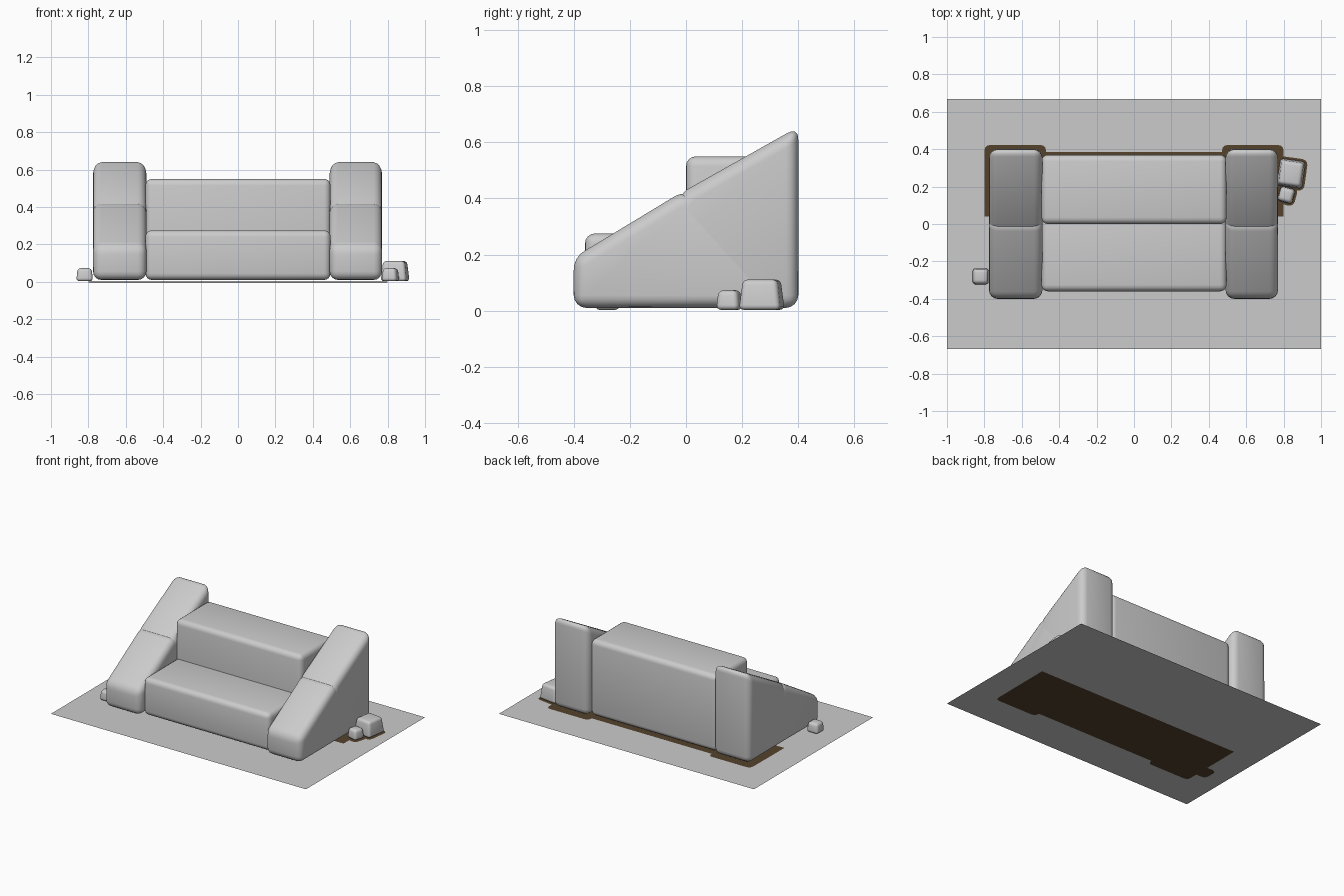
import bpy
import bmesh
import math
from mathutils import Matrix, Vector

if "Cube" in bpy.data.objects:
    bpy.data.objects.remove(bpy.data.objects["Cube"], do_unlink=True)


def material(name, rgb):
    mat = bpy.data.materials.new(name)
    mat.use_nodes = True
    mat.diffuse_color = (*rgb, 1)
    mat.node_tree.nodes["Principled BSDF"].inputs["Base Color"].default_value = (*rgb, 1)
    return mat


STONE = material("pale grey stone", (0.6, 0.6, 0.6))
SOIL = material("brown soil", (0.09, 0.055, 0.025))


def finish(name, bm, mat, bevel=0):
    bmesh.ops.recalc_face_normals(bm, faces=bm.faces)
    mesh = bpy.data.meshes.new(name)
    bm.to_mesh(mesh)
    bm.free()
    obj = bpy.data.objects.new(name, mesh)
    bpy.context.collection.objects.link(obj)
    mesh.materials.append(mat)
    if bevel:
        mod = obj.modifiers.new("rounded edges", "BEVEL")
        mod.width = bevel
        mod.segments = 4
        mod.limit_method = "ANGLE"
        bpy.ops.object.select_all(action="DESELECT")
        obj.select_set(True)
        bpy.context.view_layer.objects.active = obj
        bpy.ops.object.modifier_apply(modifier=mod.name)
        bpy.ops.object.shade_smooth_by_angle(angle=math.radians(40))
    return obj


def prism(name, profile, x0, x1, bevel):
    """Side profile of (y, z) points, extruded along x."""
    bm = bmesh.new()
    face = bm.faces.new([bm.verts.new((x0, y, z)) for y, z in profile])
    new = bmesh.ops.extrude_face_region(bm, geom=[face])["geom"]
    moved = [v for v in new if isinstance(v, bmesh.types.BMVert)]
    bmesh.ops.translate(bm, verts=moved, vec=(x1 - x0, 0, 0))
    return finish(name, bm, STONE, bevel)


# Two broad steps
for name, y0, y1, top in (("lower_step", -0.36, 0.06, 0.275), ("upper_step", 0, 0.37, 0.55)):
    prism(name, [(y0, 0.01), (y1, 0.01), (y1, top), (y0, top)], -0.495, 0.495, 0.035)

# Sloping side walls, each of a lower and an upper stone
LOWER = [(-0.4, 0.01), (0.38, 0.01), (0, 0.432), (-0.4, 0.19)]
UPPER = [(-0.35, 0.01), (0.4, 0.01), (0.4, 0.655), (0, 0.43)]
for side, x0, x1 in (("right", -0.775, -0.49), ("left", 0.49, 0.77)):
    prism(side + "_lower_wall", LOWER, x0, x1, 0.045)
    prism(side + "_upper_wall", UPPER, x0, x1, 0.045)

# Small tapered rocks beside the walls
ROCKS = (("large_rock", 0.84, 0.27, 0.14, 0.15, 0.108, -8),
         ("middle_rock", 0.815, 0.155, 0.085, 0.085, 0.07, -15),
         ("small_rock", -0.82, -0.28, 0.09, 0.09, 0.07, 0))
for name, x, y, w, d, h, turn in ROCKS:
    bm = bmesh.new()
    bmesh.ops.create_cube(bm, size=1)
    for v in bm.verts:
        taper = 0.83 if v.co.z > 0 else 1
        v.co = Vector((v.co.x * w * taper, v.co.y * d * taper, (v.co.z + 0.5) * h))
    place = Matrix.Translation((x, y, 0.003)) @ Matrix.Rotation(math.radians(turn), 4, "Z")
    bmesh.ops.transform(bm, matrix=place, verts=bm.verts)
    finish(name, bm, STONE, 0.018)

# Flat ground slab
bm = bmesh.new()
bmesh.ops.create_grid(bm, x_segments=1, y_segments=1, size=1)
bmesh.ops.scale(bm, vec=(1, 0.667, 1), verts=bm.verts)
finish("ground_sheet", bm, STONE)


# Soil patches peeping out round the stones, tilted through the ground
def soil(name, x, y, w, d, turn=0, round_off=0.03):
    bm = bmesh.new()
    ring = []
    for quarter in range(4):
        sx, sy = ((1, 1), (-1, 1), (-1, -1), (1, -1))[quarter]
        for step in range(4):
            a = math.radians(quarter * 90 + step * 30)
            ring.append(bm.verts.new((sx * (w / 2 - round_off) + round_off * math.cos(a),
                                      sy * (d / 2 - round_off) + round_off * math.sin(a), 0)))
    bm.faces.new(ring)
    place = Matrix.Translation((x, y, 0)) @ Matrix.Rotation(math.radians(turn), 4, "Z")
    bmesh.ops.transform(bm, matrix=place, verts=bm.verts)
    for v in bm.verts:
        v.co.z = 0.006 * (v.co.y - 0.04)
    finish(name, bm, SOIL)


for side, x in (("right", -0.635), ("left", 0.635)):
    soil(side + "_wall_soil", x, 0, 0.33, 0.845)
soil("step_soil", 0, 0, 1.02, 0.77)
for name, x, y, w, d, h, turn in ROCKS:
    soil(name + "_soil", x, y, w + 0.02, d + 0.02, turn)
